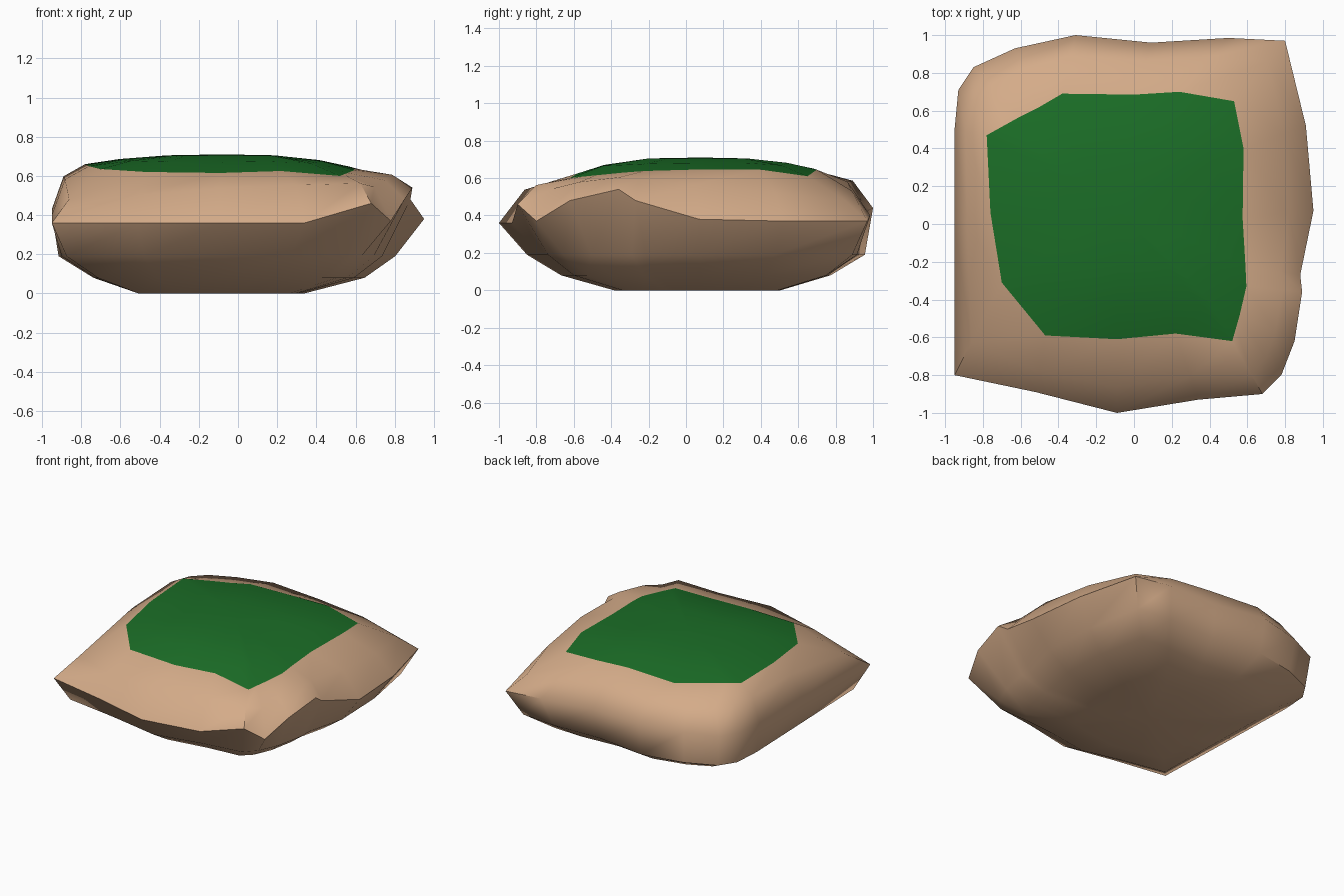
import bpy, bmesh, math
from mathutils import Vector

cube = bpy.data.objects.get("Cube")
if cube:
    bpy.data.objects.remove(cube, do_unlink=True)


def material(name, rgb):
    m = bpy.data.materials.new(name)
    m.use_nodes = True
    m.diffuse_color = (*rgb, 1)
    m.node_tree.nodes["Principled BSDF"].inputs["Base Color"].default_value = (*rgb, 1)
    return m


tan = material("tan cloth", (0.66, 0.41, 0.25))
green = material("green patch", (0.011, 0.155, 0.02))

# Widest seam of the sack, anticlockwise from the front -x corner
seam = [(-.95, -.80, .36), (-.52, -.89, .36), (-.09, -1.0, .36), (.34, -.93, .36),
        (.68, -.90, .46), (.78, -.80, .37), (.85, -.62, .48), (.89, -.36, .54),
        (.88, -.27, .48), (.95, .07, .38), (.91, .52, .37), (.80, .97, .37),
        (.50, .985, .40), (.09, .96, .42), (-.31, 1.0, .44), (-.63, .93, .43),
        (-.85, .83, .42), (-.93, .71, .42), (-.95, .50, .43), (-.95, 0, .40)]
# Edge of the green patch, column for column with the seam
rim = [(-.70, -.31, .635), (-.47, -.59, .62), (-.09, -.61, .615), (.22, -.58, .625),
       (.52, -.62, .60), (.54, -.55, .608), (.56, -.48, .615), (.595, -.33, .63),
       (.59, -.22, .638), (.575, .03, .645), (.58, .40, .645), (.53, .65, .61),
       (.24, .70, .645), (0, .685, .65), (-.38, .69, .64), (-.50, .62, .645),
       (-.60, .57, .65), (-.69, .52, .655), (-.78, .47, .66), (-.76, .06, .65)]
seam = [Vector(p) for p in seam]
rim = [Vector(p) for p in rim]


def at_height(p, z):
    return Vector((p.x, p.y, z))


# Rings from the flat base up to the crown
base_mid = Vector((-.085, .06, 0))
crown = Vector((-.08, .08, .71))
base = [at_height(base_mid + p * .445, 0) for p in seam]
low = [at_height(p.lerp(b, .5 - .04 * p.y), .08) for p, b in zip(seam, base)]
side = [at_height(p.lerp(b, .18 + .07 * (p.x - p.y)), .19) for p, b in zip(seam, base)]
# The shoulder bulges least at the two pointed corners
shoulder = []
for p, r in zip(seam, rim):
    s = p.lerp(r, .35)
    s.z = p.z + (.73 - .38 * max(0, p.x * p.y)) * (r.z - p.z)
    shoulder.append(s)
patch_outer = [at_height(crown.lerp(r, .75), .35 * r.z + .65 * .70) for r in rim]
patch_inner = [at_height(crown.lerp(r, .4), .705) for r in rim]


def build(name, rings, mat, bottom=None, top=None):
    bm = bmesh.new()
    rows = [[bm.verts.new(p) for p in ring] for ring in rings]
    n = len(rows[0])
    for a, b in zip(rows, rows[1:]):
        for i in range(n):
            j = (i + 1) % n
            bm.faces.new((a[i], a[j], b[j], b[i]))
    for centre, row, flip in ((bottom, rows[0], True), (top, rows[-1], False)):
        if centre is not None:
            c = bm.verts.new(centre)
            for i in range(n):
                u, v = row[i], row[(i + 1) % n]
                bm.faces.new((v, u, c) if flip else (u, v, c))
    mesh = bpy.data.meshes.new(name)
    bm.to_mesh(mesh)
    bm.free()
    mesh.materials.append(mat)
    ob = bpy.data.objects.new(name, mesh)
    bpy.context.collection.objects.link(ob)
    bpy.ops.object.select_all(action='DESELECT')
    ob.select_set(True)
    bpy.context.view_layer.objects.active = ob
    bpy.ops.object.shade_smooth_by_angle(angle=math.radians(50))


# Sack body and the patch that closes its top
build("sack_body", [base, low, side, seam, shoulder, rim], tan, bottom=base_mid)
build("top_patch", [rim, patch_outer, patch_inner], green, top=crown)
